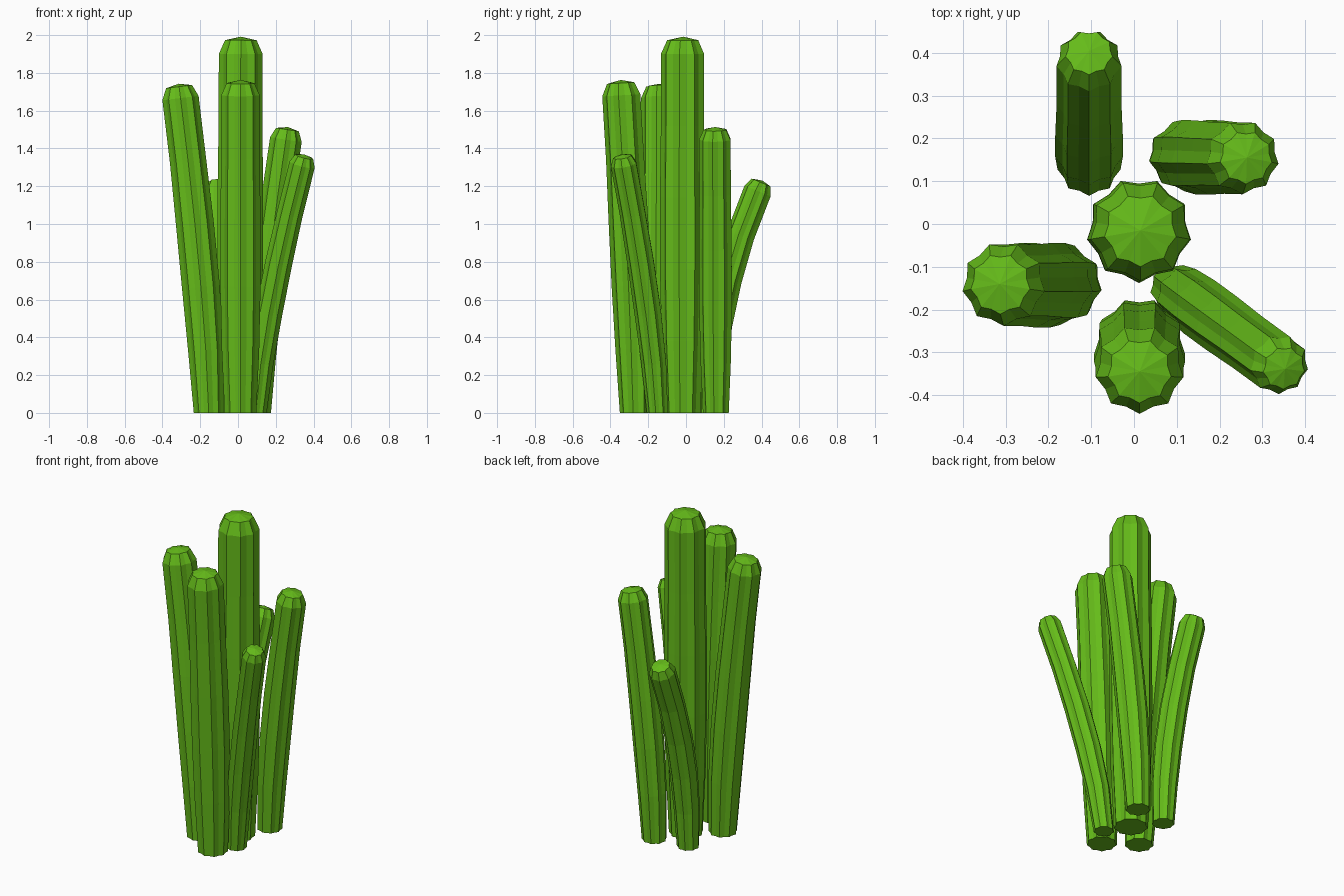
import bpy, bmesh, math
from mathutils import Vector

if "Cube" in bpy.data.objects:
    bpy.data.objects.remove(bpy.data.objects["Cube"])

green = bpy.data.materials.new("cactus_green")
green.diffuse_color = (0.13, 0.5, 0.01, 1)
green.use_nodes = True
green.node_tree.nodes["Principled BSDF"].inputs["Base Color"].default_value = green.diffuse_color

RIBS = 9
VALLEY = 0.89
# height fraction along the stem, radius factor
PROFILE = [(0, 0.82), (0.2, 0.97), (0.4, 1.04), (0.6, 1.04), (0.8, 1.0)]


def stem(name, base, tip, height, r, power):
    """Ribbed column bending from base to tip, closed by a bevelled cap."""
    b, d = Vector(base), Vector(tip) - Vector(base)

    def centre(t):
        p = b + d * t ** power
        return Vector((p.x, p.y, height * t))

    t_shoulder = 1 - 0.85 * r / height
    shoulder = centre(t_shoulder)
    tangent = (centre(1) - centre(t_shoulder - 0.1)).normalized()
    rings = []
    for t, k in PROFILE:
        tt = t * t_shoulder
        axis = (centre(tt + 0.01) - centre(max(tt - 0.01, 0))).normalized()
        if t == 0:
            axis = Vector((0, 0, 1))
        rings.append((centre(tt), axis, k))
    # shoulder and cap rings
    rings.append((shoulder, tangent, 1.0))
    rings.append((shoulder + tangent * r * 0.62, tangent, 0.72))
    apex = shoulder + tangent * r * 0.78

    bm = bmesh.new()
    n = RIBS * 2
    loops = []
    for c, axis, k in rings:
        rot = Vector((0, 0, 1)).rotation_difference(axis)
        loop = []
        for i in range(n):
            a = -math.pi / 2 + math.tau * i / n
            rr = r * k * (1 if i % 2 == 0 else VALLEY)
            loop.append(bm.verts.new(c + rot @ Vector((rr * math.cos(a), rr * math.sin(a), 0))))
        loops.append(loop)
    for lo, hi in zip(loops, loops[1:]):
        for i in range(n):
            j = (i + 1) % n
            bm.faces.new((lo[i], lo[j], hi[j], hi[i]))
    top = bm.verts.new(apex)
    for i in range(n):
        bm.faces.new((loops[-1][i], loops[-1][(i + 1) % n], top))
    bm.faces.new(loops[0][::-1])
    me = bpy.data.meshes.new(name)
    bm.to_mesh(me)
    bm.free()
    me.materials.append(green)
    bpy.context.collection.objects.link(bpy.data.objects.new(name, me))


# name, base xy, tip xy, height, radius, bend
stem("centre_stem", (0.01, -0.015), (0.015, -0.015), 2.0, 0.118, 1.5)
stem("front_stem", (0.013, -0.265), (0.013, -0.345), 1.77, 0.104, 1.4)
stem("left_stem", (-0.155, -0.14), (-0.315, -0.14), 1.75, 0.098, 1.4)
stem("back_right_stem", (0.105, 0.16), (0.265, 0.155), 1.52, 0.086, 1.5)
stem("front_right_stem", (0.095, -0.15), (0.355, -0.34), 1.375, 0.07, 1.4)
stem("back_stem", (-0.105, 0.13), (-0.105, 0.41), 1.24, 0.077, 2.0)
